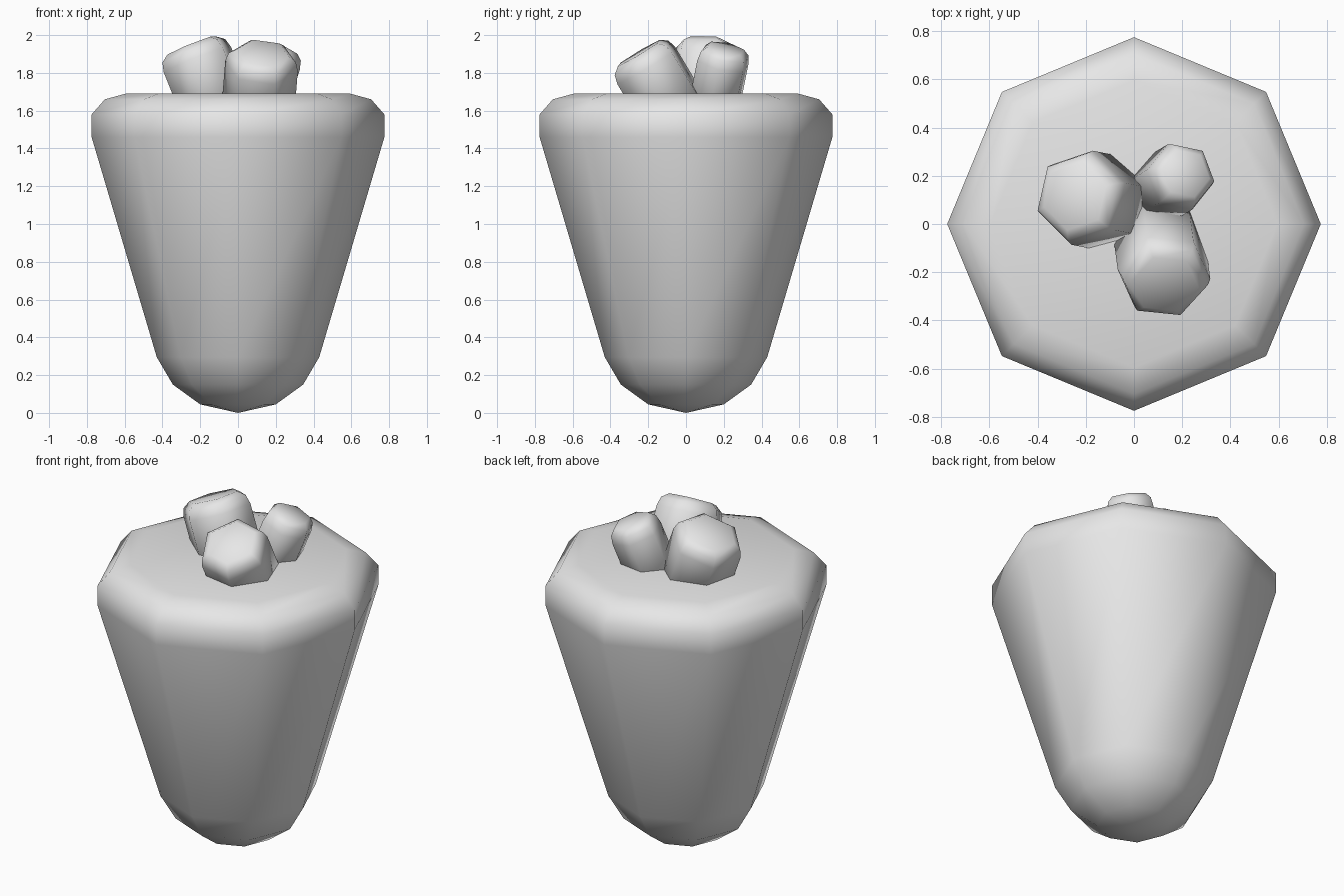
import bpy, bmesh, math
from mathutils import Vector

cube = bpy.data.objects.get("Cube")
if cube:
    bpy.data.objects.remove(cube, do_unlink=True)

grey = bpy.data.materials.new("plain grey")
grey.use_nodes = True
GREY = (0.8, 0.8, 0.8, 1.0)
grey.diffuse_color = GREY
grey.node_tree.nodes["Principled BSDF"].inputs["Base Color"].default_value = GREY


def lathe(name, profile, sides, phase=0.0):
    """Revolve (radius, height) rings around z; a zero radius makes a pole."""
    bm = bmesh.new()
    rings = []
    for r, z in profile:
        if r == 0:
            rings.append([bm.verts.new((0, 0, z))] * sides)
        else:
            angles = [phase + 2 * math.pi * i / sides for i in range(sides)]
            rings.append([bm.verts.new((r * math.cos(a), r * math.sin(a), z)) for a in angles])
    for low, high in zip(rings, rings[1:]):
        for i in range(sides):
            j = (i + 1) % sides
            corners = list(dict.fromkeys((low[i], low[j], high[j], high[i])))
            bm.faces.new(corners)
    for f in bm.faces:
        f.smooth = True
    bmesh.ops.recalc_face_normals(bm, faces=bm.faces[:])
    mesh = bpy.data.meshes.new(name)
    bm.to_mesh(mesh)
    bm.free()
    mesh.materials.append(grey)
    obj = bpy.data.objects.new(name, mesh)
    bpy.context.collection.objects.link(obj)
    return obj


# Tapered eight-sided root with rounded tip and shoulder
lathe("root_body", [(0, 0), (0.2, 0.045), (0.345, 0.15), (0.43, 0.295),
                    (0.775, 1.46), (0.775, 1.58), (0.705, 1.66),
                    (0.595, 1.69), (0, 1.69)], 8)


def stem(name, tip, direction, radius, phase):
    """Leaning six-sided stalk with a rounded end, its foot sunk in the root."""
    obj = lathe(name, [(0, -0.42), (radius, -0.42), (radius, -0.08),
                       (radius * 0.93, -0.03), (radius * 0.72, 0), (0, 0)],
                6, math.radians(phase))
    obj.rotation_mode = 'QUATERNION'
    obj.rotation_quaternion = Vector((0, 0, 1)).rotation_difference(Vector(direction))
    obj.location = tip


# Three cut stalks on the crown
stem("stem_back_right", (-0.245, 0.115, 1.945), (-0.40, 0.08, 1), 0.2, 17)
stem("stem_front_left", (0.13, -0.25, 1.905), (0.08, -0.6, 1), 0.195, 52)
stem("stem_back_left", (0.215, 0.21, 1.93), (0.33, 0.2, 1), 0.145, 50)
